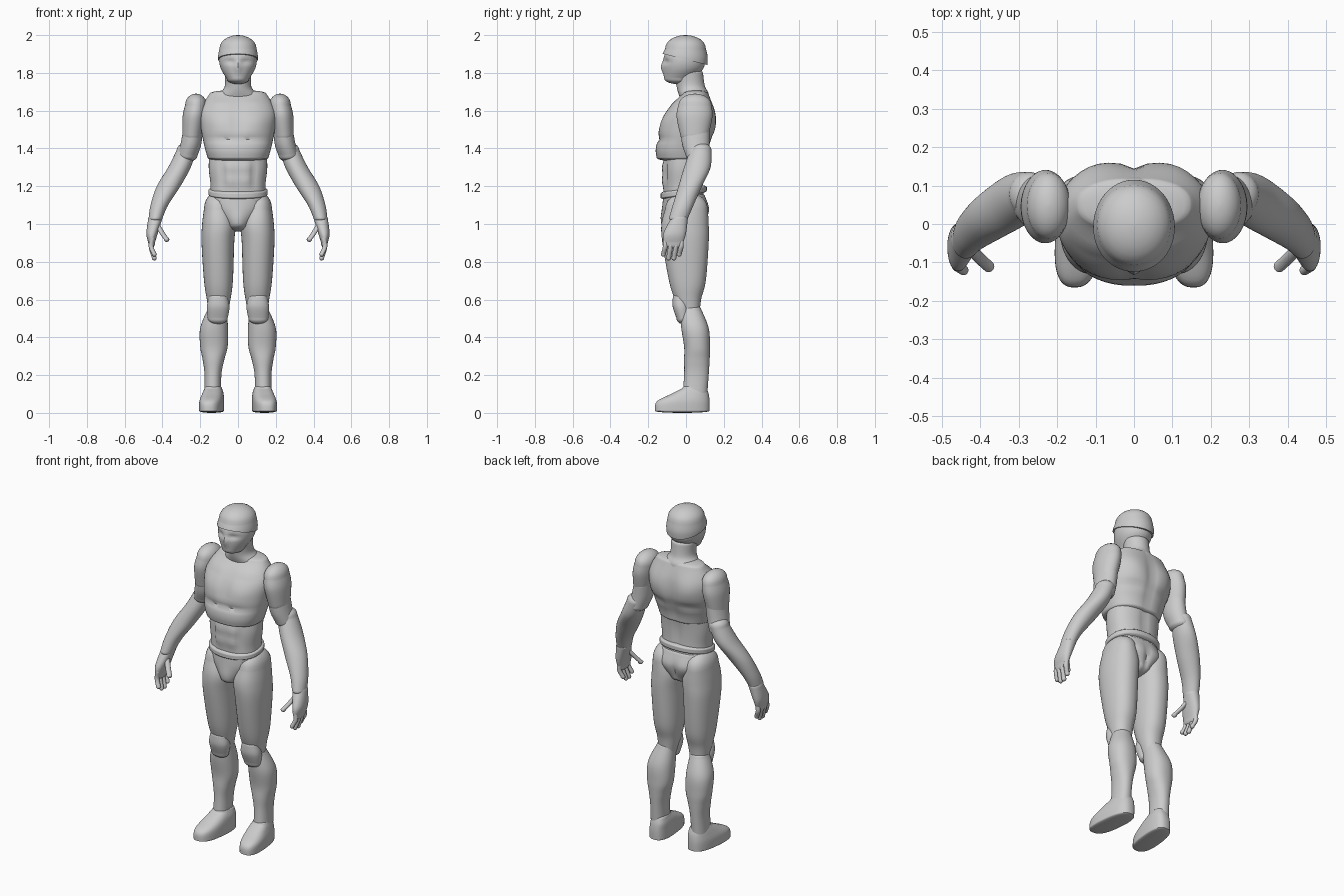
import bpy
import bmesh
import math
from mathutils import Vector

# Remove only the default cube
default_cube = bpy.data.objects.get("Cube")
if default_cube:
    bpy.data.objects.remove(default_cube, do_unlink=True)

# Single plain colour
grey = bpy.data.materials.new("plain_grey")
grey.use_nodes = True
grey.diffuse_color = (.6, .6, .6, 1)
grey.node_tree.nodes["Principled BSDF"].inputs["Base Color"].default_value = grey.diffuse_color

FRONT, BACK = -1, 1


def muscle(facing, x, z, wide, tall, rise):
    """A soft swelling, or a groove when rise is negative, on both sides of the middle."""
    def lift(point, outward):
        strength = min(1, max(0, outward.y * facing * 3))
        distance = ((abs(point.x) - x) / wide) ** 2 + ((point.z - z) / tall) ** 2
        return outward * rise * strength * math.exp(-distance)
    return lift


def smooth_rows(rows, steps):
    """Resample the rows along a smooth curve."""
    result = []
    for i in range(len(rows) - 1):
        window = [rows[min(max(i + k, 0), len(rows) - 1)] for k in (-1, 0, 1, 2)]
        for step in range(steps):
            t = step / steps
            row = []
            for before, start, end, after in zip(*window):
                slope_in, slope_out = (end - before) / 2, (after - start) / 2
                ease = t * t * (3 - 2 * t)
                row.append(start + (end - start) * ease
                           + slope_in * t * (1 - t) ** 2 - slope_out * t * t * (1 - t))
            result.append(row)
    return result + [rows[-1]]


def dome_rows(row, height):
    """Round off an end row towards a point at the given signed height."""
    z, left, right, front, back = row
    x, y = (left + right) / 2, (front + back) / 2
    result = []
    for step in range(1, 7):
        angle = math.pi / 2 * step / 6.2
        scale = math.cos(angle)
        half_x, half_y = (right - left) / 2 * scale, (back - front) / 2 * scale
        result.append([z + height * math.sin(angle),
                       x - half_x, x + half_x, y - half_y, y + half_y])
    return result


def loft(name, rows, top=.02, bottom=.02, power=2.2, muscles=(), mirror=False,
         tilt=0, splay=0, cut=None, sides=48, steps=6):
    """Rows run downwards: (z, half width, front, back) or (z, inner, outer, front, back)."""
    rows = [(r[0], -r[1], *r[1:]) if len(r) == 4 else r for r in rows]
    rows = (dome_rows(rows[0], top)[::-1] + smooth_rows(rows, steps)
            + dome_rows(rows[-1], -bottom))
    bm = bmesh.new()
    rings = []
    for z, left, right, front, back in rows:
        middle = Vector(((left + right) / 2, (front + back) / 2, z))
        ring = []
        for k in range(sides):
            angle = math.tau * k / sides
            c, s = math.cos(angle), math.sin(angle)
            offset = Vector((math.copysign(abs(c) ** (2 / power), c) * (right - left) / 2,
                             math.copysign(abs(s) ** (2 / power), s) * (back - front) / 2, 0))
            point, outward = middle + offset, offset.normalized()
            point += sum((lift(point, outward) for lift in muscles), Vector())
            point.z += tilt * point.y
            point.x -= splay * point.y
            ring.append(bm.verts.new(point))
        rings.append(ring)
    for high, low in zip(rings, rings[1:]):
        for k in range(sides):
            bm.faces.new((high[k - 1], high[k], low[k], low[k - 1]))
    for ring in (rings[0], rings[-1]):
        bm.faces.new(ring)
    if cut:
        parts = bm.verts[:] + bm.edges[:] + bm.faces[:]
        bmesh.ops.bisect_plane(bm, geom=parts, plane_co=cut[0], plane_no=cut[1], clear_inner=True)
        bmesh.ops.holes_fill(bm, edges=[e for e in bm.edges if e.is_boundary])
    bmesh.ops.recalc_face_normals(bm, faces=bm.faces)
    mesh = bpy.data.meshes.new(name)
    bm.to_mesh(mesh)
    bm.free()
    mesh.materials.append(grey)
    obj = bpy.data.objects.new(name, mesh)
    bpy.context.collection.objects.link(obj)
    bpy.ops.object.select_all(action="DESELECT")
    obj.select_set(True)
    bpy.context.view_layer.objects.active = obj
    bpy.ops.object.shade_smooth_by_angle(angle=math.radians(50))
    if mirror:
        obj.modifiers.new("Mirror", "MIRROR")


# Head: masked face, close helmet and neck
eye = muscle(FRONT, x=.04, z=1.86, wide=.03, tall=.015, rise=-.012)
nose = muscle(FRONT, x=0, z=1.83, wide=.015, tall=.03, rise=.012)
loft("face", [(1.93, .09, -.1, .09), (1.87, .1, -.12, .1), (1.82, .09, -.12, .09),
              (1.77, .06, -.115, .04)], bottom=.03, power=2, muscles=[eye, nose])
loft("helmet", [(1.93, .098, -.11, .105), (1.88, .106, -.13, .115), (1.82, .1, -.12, .11)],
     top=.07, power=2, cut=((0, 0, 1.87), (0, .25, 1)))
loft("neck", [(1.8, .07, -.06, .09), (1.73, .07, -.05, .1), (1.69, .1, -.04, .12),
              (1.64, .15, -.02, .12)], power=2)

# Torso: rib cage over a narrower abdomen, with belt and pelvis
loft("chest", [(1.69, .15, -.02, .12), (1.6, .2, -.1, .15), (1.5, .195, -.14, .155),
               (1.4, .175, -.16, .12), (1.35, .16, -.155, .11)], power=2.3, muscles=[
    muscle(FRONT, x=.09, z=1.54, wide=.07, tall=.06, rise=.012),
    muscle(FRONT, x=0, z=1.55, wide=.015, tall=.08, rise=-.008),
    muscle(FRONT, x=.05, z=1.45, wide=.09, tall=.015, rise=-.015),
    muscle(FRONT, x=.09, z=1.64, wide=.06, tall=.015, rise=.01),
    muscle(BACK, x=.1, z=1.57, wide=.06, tall=.07, rise=.012),
    muscle(BACK, x=0, z=1.5, wide=.025, tall=.15, rise=-.015),
    muscle(BACK, x=.1, z=1.46, wide=.07, tall=.02, rise=-.01)])
abs_blocks = [muscle(FRONT, x=.035, z=z, wide=.03, tall=.03, rise=.01) for z in (1.3, 1.23)]
loft("abdomen", [(1.4, .15, -.11, .1), (1.3, .155, -.12, .09), (1.2, .145, -.12, .09),
                 (1.12, .15, -.12, .1)], power=2.3, muscles=abs_blocks + [
    muscle(FRONT, x=.085, z=1.26, wide=.01, tall=.08, rise=-.01),
    muscle(BACK, x=0, z=1.28, wide=.02, tall=.1, rise=-.01)])
loft("belt", [(1.18, .157, -.135, .11), (1.16, .157, -.135, .11)], tilt=.15)
loft("pelvis", [(1.15, .15, -.12, .1), (1.08, .14, -.125, .12), (1, .07, -.12, .1)],
     bottom=.04, muscles=[
    muscle(FRONT, x=0, z=1.02, wide=.04, tall=.05, rise=.012),
    muscle(BACK, x=.07, z=1.06, wide=.05, tall=.06, rise=.01),
    muscle(BACK, x=0, z=1.04, wide=.015, tall=.07, rise=-.012)])

# Legs
loft("thighs", [(1.08, .035, .18, -.11, .115), (1, .013, .19, -.13, .12),
                (.9, .02, .193, -.125, .12), (.7, .027, .18, -.09, .105),
                (.6, .04, .165, -.06, .08), (.5, .06, .15, -.02, .07)],
     top=.09, mirror=True)
loft("knee_caps", [(.61, .055, .155, -.07, .01), (.56, .045, .165, -.07, .02),
                   (.5, .055, .16, -.05, .02)], top=.03, bottom=.03, mirror=True)
loft("shins", [(.55, .06, .16, -.03, .08), (.45, .053, .2, -.025, .12),
               (.35, .055, .2, -.01, .127), (.28, .073, .187, -.01, .125),
               (.2, .088, .177, -.01, .12), (.06, .09, .18, -.02, .11)], mirror=True)
loft("feet", [(.13, .09, .18, -.02, .11), (.1, .08, .19, -.08, .12),
              (.06, .076, .2, -.155, .125), (.01, .076, .2, -.165, .125)],
     bottom=.01, power=2.6, mirror=True, splay=.1)

# Arms
loft("shoulders", [(1.63, .165, .28, -.04, .135), (1.57, .17, .293, -.05, .14),
                   (1.47, .19, .295, -.03, .12)], top=.06, bottom=.04, power=2, mirror=True)
loft("upper_arms", [(1.5, .185, .29, -.03, .125), (1.42, .195, .305, -.02, .125),
                    (1.36, .215, .32, 0, .13)], bottom=.03, power=2, mirror=True)
loft("forearms", [(1.39, .22, .325, .02, .135), (1.3, .25, .37, -.01, .13),
                  (1.2, .305, .43, -.04, .085), (1.1, .37, .463, -.07, .04),
                  (1.03, .4, .473, -.09, .01)], top=.04, power=2, mirror=True)

# Hands
loft("palms", [(1.03, .4, .475, -.08, .01), (.95, .425, .485, -.12, 0),
               (.9, .44, .475, -.12, -.015)], bottom=.03, mirror=True)


def digit(name, points, radius):
    """A rounded finger along a few points, base first."""
    rows = [(z, x - radius, x + radius, y - radius, y + radius) for x, y, z in points]
    loft(name, rows, bottom=radius, power=2, mirror=True, sides=16)


fingers = ["index", "middle", "ring", "little"]
for place, name in enumerate(fingers):
    y = -.11 + .028 * place
    tip = .84 - .02 * (name in ("middle", "ring"))
    digit(name + "_fingers", [(.455, y, .92), (.46, y, .88), (.443, y - .01, tip)], radius=.013)
digit("thumbs", [(.43, -.06, 1), (.4, -.09, .95), (.378, -.11, .92)], radius=.015)
